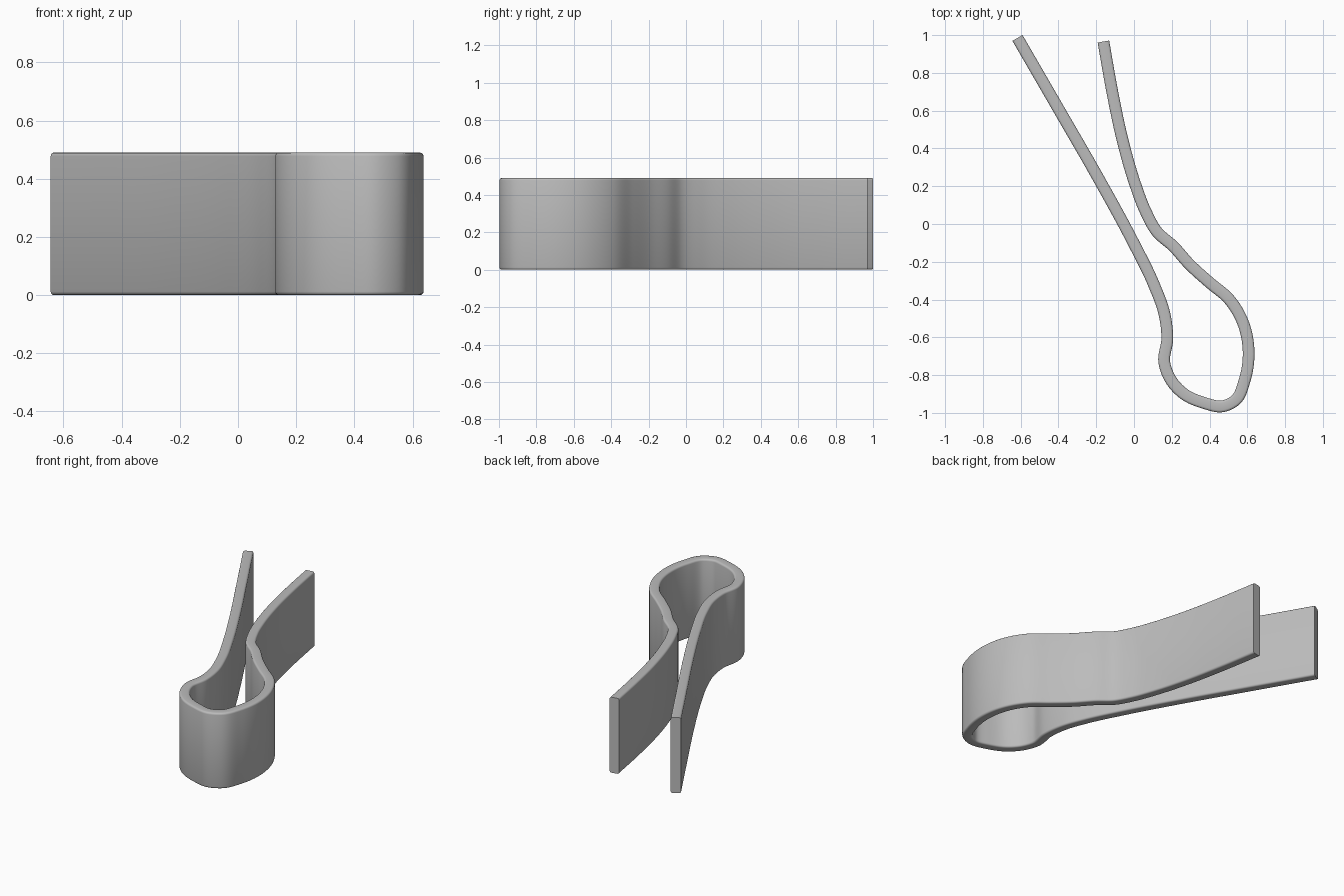
import bpy, bmesh
from mathutils import Vector

if "Cube" in bpy.data.objects:
    bpy.data.objects.remove(bpy.data.objects["Cube"], do_unlink=True)

HEIGHT, HALF, STEPS = 0.49, 0.031, 8

# Grey metal
steel = bpy.data.materials.new("grey_steel")
steel.use_nodes = True
GREY = (0.5, 0.5, 0.5, 1)
steel.diffuse_color = GREY
steel.node_tree.nodes["Principled BSDF"].inputs["Base Color"].default_value = GREY

# Centre line of the bent strip: straight arm, spring loop, curved arm
path = [Vector(p) for p in (
    (-.617, .985), (-.40, .61), (-.19, .245), (-.005, -.095), (.105, -.32),
    (.162, -.48), (.176, -.61), (.160, -.73), (.195, -.825), (.265, -.90),
    (.37, -.947), (.47, -.965), (.54, -.93), (.585, -.83), (.607, -.69),
    (.58, -.53), (.505, -.40), (.40, -.31), (.295, -.215), (.205, -.115),
    (.125, -.045), (.06, .07), (.005, .215), (-.062, .45), (-.115, .70), (-.162, .966))]


def smooth_path(points):
    """Spline through all points, with chord-scaled tangents."""
    n = len(points)
    tangents = []
    for i, p in enumerate(points):
        if 0 < i < n - 1:
            a, b = p - points[i - 1], points[i + 1] - p
            t = a / a.length * b.length + b / b.length * a.length
            tangents.append(t / (a.length + b.length))
        else:
            j = min(i, n - 2)
            tangents.append((points[j + 1] - points[j]).normalized())
    out = []
    for i in range(n - 1):
        p, q = points[i], points[i + 1]
        d = (q - p).length
        for k in range(STEPS):
            t = k / STEPS
            out.append(p * (2*t**3 - 3*t*t + 1) + tangents[i] * d * (t**3 - 2*t*t + t)
                       + q * (3*t*t - 2*t**3) + tangents[i + 1] * d * (t**3 - t*t))
    return out + [points[-1]]


# Cross-section of the strip swept along the centre line
line = smooth_path(path)
bm = bmesh.new()
rings = []
for i, p in enumerate(line):
    d = (line[min(i + 1, len(line) - 1)] - line[max(i - 1, 0)]).normalized()
    side = Vector((-d.y, d.x)) * HALF
    rings.append([bm.verts.new((p.x + s * side.x, p.y + s * side.y, z))
                  for s, z in ((-1, 0), (1, 0), (1, HEIGHT), (-1, HEIGHT))])
for a, b in zip(rings, rings[1:]):
    for k in range(4):
        m = (k + 1) % 4
        bm.faces.new((a[k], a[m], b[m], b[k]))
bm.faces.new(rings[0])
bm.faces.new(rings[-1])
bmesh.ops.recalc_face_normals(bm, faces=bm.faces)

# Rounded long rims
rims = [e for e in bm.edges
        if abs(e.verts[0].co.z - e.verts[1].co.z) < 1e-4
        and e.calc_face_angle(0) > 1.2
        and all(len(f.verts) == 4 for f in e.link_faces)
        and not any(set(e.verts) <= set(r) for r in (rings[0], rings[-1]))]
bmesh.ops.bevel(bm, geom=rims, offset=0.012, segments=3, profile=0.5, affect='EDGES')

mesh = bpy.data.meshes.new("spring_clip")
bm.to_mesh(mesh)
bm.free()
mesh.materials.append(steel)
clip = bpy.data.objects.new("spring_clip", mesh)
bpy.context.collection.objects.link(clip)

bpy.ops.object.select_all(action='DESELECT')
clip.select_set(True)
bpy.context.view_layer.objects.active = clip
bpy.ops.object.shade_smooth_by_angle(angle=0.7)
